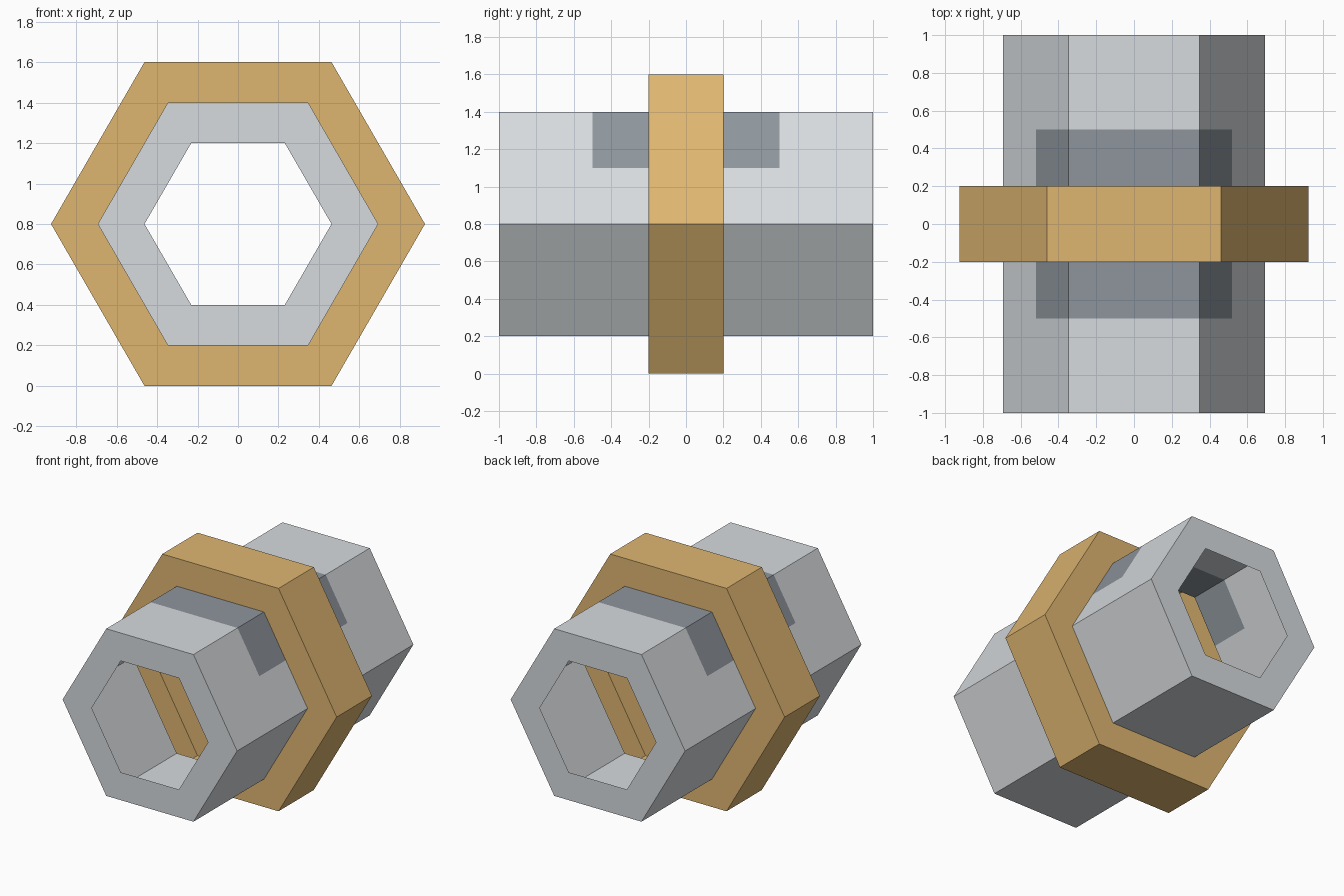
import bpy, bmesh, math
from mathutils import Vector

cube = bpy.data.objects.get("Cube")
if cube:
    bpy.data.objects.remove(cube, do_unlink=True)

AXIS_Z = 0.8
SIDES = 6


def material(name, rgb):
    m = bpy.data.materials.new(name)
    m.use_nodes = True
    m.diffuse_color = (*rgb, 1)
    m.node_tree.nodes["Principled BSDF"].inputs["Base Color"].default_value = (*rgb, 1)
    return m


steel = material("light_grey", (0.68, 0.71, 0.73))
slate = material("slate_grey", (0.27, 0.30, 0.335))
gold = material("gold", (0.74, 0.47, 0.165))


def hex_shell(name, profile, mats, patch=None):
    """Sweep (apothem, y) points round the y axis into an open hexagonal shell."""
    bm = bmesh.new()
    rings = []
    for apothem, y in profile:
        r = apothem / math.cos(math.pi / SIDES)
        angles = [math.tau * k / SIDES for k in range(SIDES)]
        rings.append([bm.verts.new((r * math.cos(a), y, AXIS_Z + r * math.sin(a)))
                      for a in angles])
    for a, b in zip(rings, rings[1:]):
        for i in range(SIDES):
            j = (i + 1) % SIDES
            bm.faces.new((a[i], b[i], b[j], a[j]))

    # Painted upper patch: cut the band next to the collar at the patch height
    if patch:
        reach, height = patch
        in_band = lambda f: abs(f.calc_center_median().y) < reach
        band = [f for f in bm.faces if in_band(f)]
        edges = {e for f in band for e in f.edges}
        verts = {v for f in band for v in f.verts}
        bmesh.ops.bisect_plane(bm, geom=band + list(edges) + list(verts),
                               plane_co=Vector((0, 0, height)), plane_no=Vector((0, 0, 1)))
        for f in bm.faces:
            if in_band(f) and f.calc_center_median().z > height:
                f.material_index = 1

    mesh = bpy.data.meshes.new(name)
    bm.to_mesh(mesh)
    bm.free()
    for m in mats:
        mesh.materials.append(m)
    obj = bpy.data.objects.new(name, mesh)
    bpy.context.collection.objects.link(obj)
    return obj


# Hollow pipe halves with a rimmed opening at each end
front = [(0.4, -1), (0.6, -1), (0.6, -0.5), (0.6, -0.2)]
back = [(a, -y) for a, y in reversed(front)]
hex_shell("front_pipe", front, [steel, slate], patch=(0.5, 1.1))
hex_shell("back_pipe", back, [steel, slate], patch=(0.5, 1.1))

# Hollow collar joining the halves
hex_shell("collar", [(0.6, -0.2), (0.8, -0.2), (0.8, 0.2), (0.6, 0.2)], [gold])
